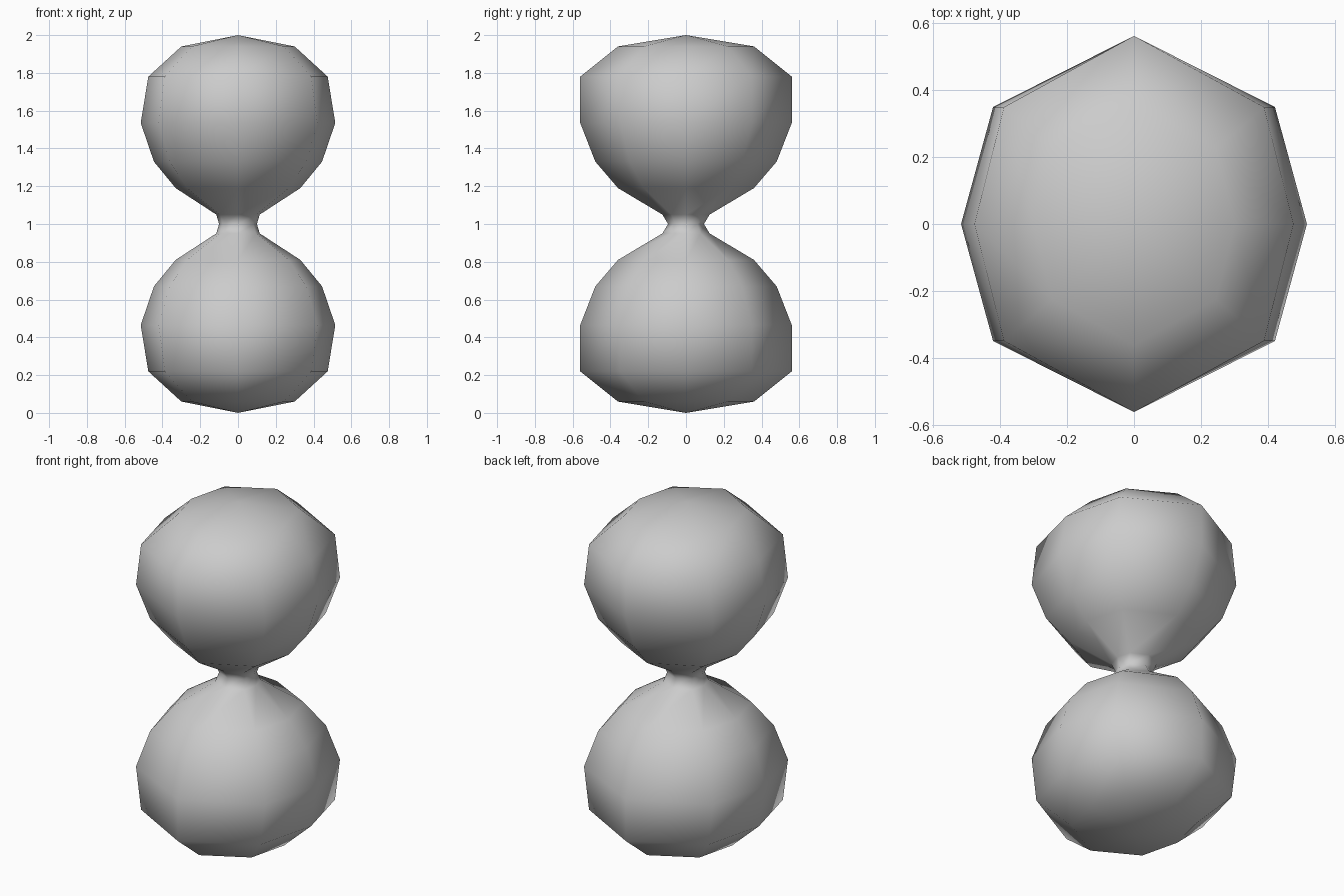
import bpy
import bmesh

cube = bpy.data.objects.get("Cube")
if cube:
    bpy.data.objects.remove(cube, do_unlink=True)

# Pale grey glass
glass = bpy.data.materials.new("pale_grey")
glass.use_nodes = True
GREY = (0.6, 0.6, 0.6, 1)
glass.diffuse_color = GREY
glass.node_tree.nodes["Principled BSDF"].inputs["Base Color"].default_value = GREY

# Upper bulb rings: height above the waist, half width in x, half depth in y
UPPER = [(0.05, 0.115, 0.125), (0.19, 0.33, 0.36), (0.33, 0.445, 0.48),
         (0.535, 0.515, 0.56), (0.78, 0.475, 0.56), (0.94, 0.30, 0.36)]
WAIST = [(0, 0.10, 0.095)]
rings = [(-h, a, b) for h, a, b in reversed(UPPER)] + WAIST + UPPER

# Eight-sided cross-section, pointed at front and back
DX, DY = 0.815, 0.622
SECTION = [(1, 0), (DX, DY), (0, 1), (-DX, DY),
           (-1, 0), (-DX, -DY), (0, -1), (DX, -DY)]

bm = bmesh.new()
loops = [[bm.verts.new((a * u, b * v, 1 + h)) for u, v in SECTION]
         for h, a, b in rings]
n = len(SECTION)

# Walls of both bulbs and the waist
for low, high in zip(loops, loops[1:]):
    for i in range(n):
        j = (i + 1) % n
        bm.faces.new((low[i], low[j], high[j], high[i]))

# Shallow pointed caps
for loop, z in ((loops[0], 0), (loops[-1], 2)):
    tip = bm.verts.new((0, 0, z))
    for i in range(n):
        bm.faces.new((loop[i], loop[(i + 1) % n], tip))

bmesh.ops.recalc_face_normals(bm, faces=bm.faces)
for face in bm.faces:
    face.smooth = True

mesh = bpy.data.meshes.new("hourglass_bulbs")
bm.to_mesh(mesh)
bm.free()
mesh.materials.append(glass)
bulbs = bpy.data.objects.new("hourglass_bulbs", mesh)
bpy.context.collection.objects.link(bulbs)
